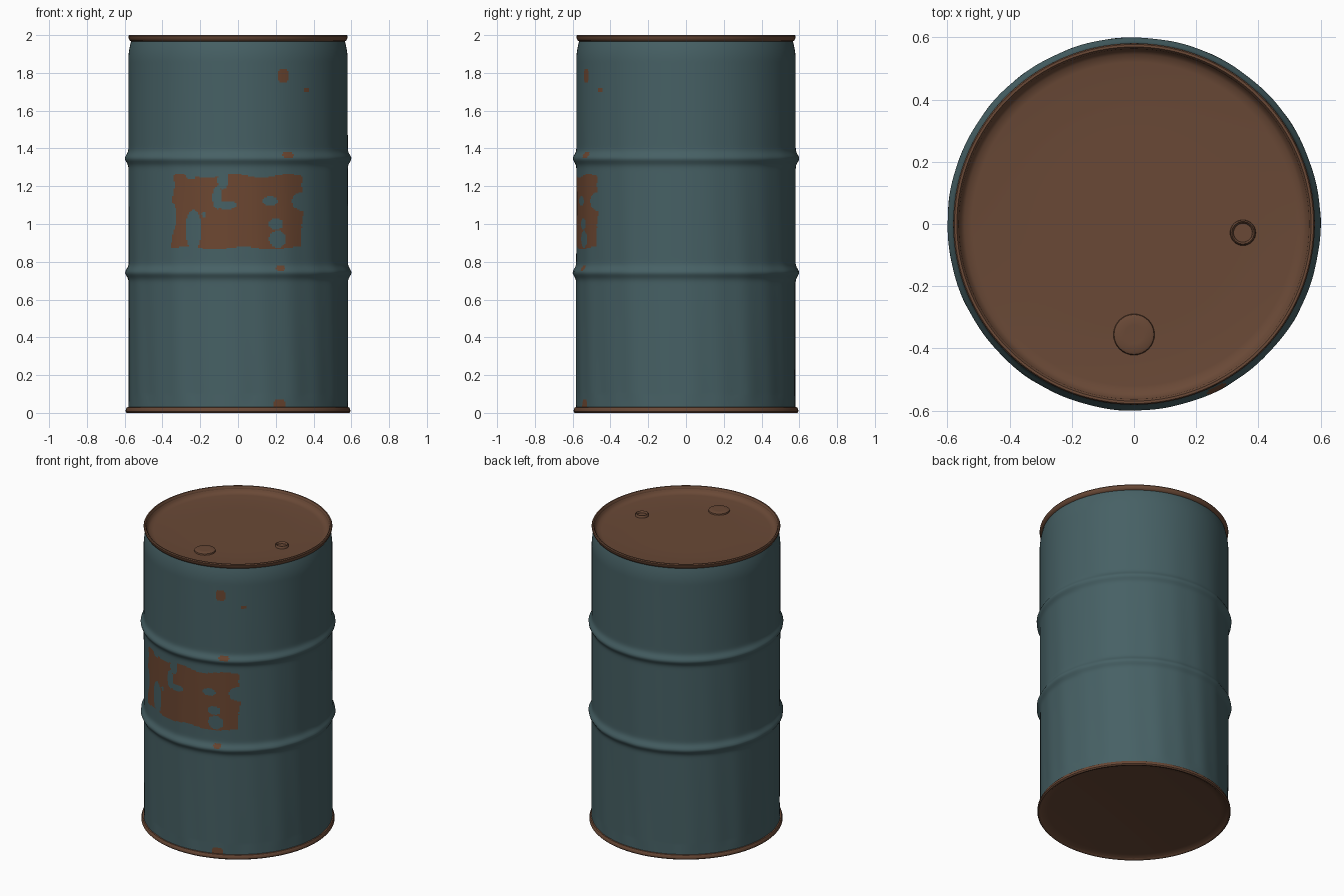
import bpy, bmesh, math

if "Cube" in bpy.data.objects:
    bpy.data.objects.remove(bpy.data.objects["Cube"])


def material(name, rgb):
    m = bpy.data.materials.new(name)
    m.diffuse_color = (*rgb, 1)
    m.use_nodes = True
    m.node_tree.nodes["Principled BSDF"].inputs["Base Color"].default_value = m.diffuse_color
    return m


TEAL = material("faded teal paint", (0.062, 0.118, 0.129))
BROWN = material("brown rust", (0.142, 0.066, 0.037))
RUST = material("orange rust", (0.152, 0.063, 0.031))


def finish(bm, name, mats, loc=(0, 0, 0)):
    me = bpy.data.meshes.new(name)
    bm.to_mesh(me)
    bm.free()
    ob = bpy.data.objects.new(name, me)
    bpy.context.collection.objects.link(ob)
    ob.location = loc
    for m in mats:
        me.materials.append(m)
    bpy.context.view_layer.objects.active = ob
    ob.select_set(True)
    bpy.ops.object.shade_smooth_by_angle(angle=math.radians(40))
    ob.select_set(False)
    return ob


def lathe(profile, n, closed=False, warp=None):
    """Revolve (r, z) points around z; r = 0 makes a pole."""
    bm = bmesh.new()
    rings = []
    for r, z in profile:
        if r == 0:
            rings.append([bm.verts.new((0, 0, z))] * n)
            continue
        ring = []
        for i in range(n):
            a = math.tau * i / n
            rr = r + (warp(a, z) if warp else 0)
            ring.append(bm.verts.new((rr * math.cos(a), rr * math.sin(a), z)))
        rings.append(ring)
    pairs = list(zip(rings, rings[1:]))
    if closed:
        pairs.append((rings[-1], rings[0]))
    for lo, hi in pairs:
        for i in range(n):
            j = (i + 1) % n
            bm.faces.new(list(dict.fromkeys((lo[i], lo[j], hi[j], hi[i]))))
    return bm


# Drum wall: two rolling hoops and a slight shoulder taper
def wall_radius(z):
    r = 0.581
    for hoop in (0.743, 1.347):
        r += 0.019 * math.exp(-((z - hoop) / 0.026) ** 2)
    if z > 1.86:
        r -= 0.016 * ((z - 1.86) / 0.11) ** 2
    return r


def ripple(a, z):
    # shallow vertical buckling, stronger near the foot
    k = 0.0016 * max(0, 1 - z / 1.9) * min(1, z / 0.1)
    return k * (math.sin(11 * a + 1) + math.sin(23 * a + 2 * z) - 1)


def inside(x, z, e):
    return ((x - e[0]) / e[2]) ** 2 + ((z - e[1]) / e[3]) ** 2 < 1


# Irregular worn patch: ragged block minus islands of remaining paint
ISLANDS = [(-0.235, 0.97, 0.042, 0.105), (-0.25, 1.265, 0.03, 0.03),
           (-0.08, 1.23, 0.03, 0.045), (-0.11, 1.14, 0.025, 0.06),
           (-0.06, 1.10, 0.055, 0.022), (-0.18, 1.05, 0.012, 0.016),
           (0.21, 0.92, 0.045, 0.045), (0.20, 1.00, 0.04, 0.03),
           (0.35, 1.12, 0.065, 0.05), (0.17, 1.12, 0.04, 0.025),
           (0.38, 0.93, 0.05, 0.09), (-0.37, 1.04, 0.045, 0.09)]
SPOTS = [(0.24, 1.785, 0.03, 0.037), (0.36, 1.71, 0.016, 0.014),
         (0.265, 1.365, 0.028, 0.018), (0.225, 0.767, 0.026, 0.015),
         (0.22, 0.045, 0.035, 0.025)]


def rusty(c):
    x, z = c.x, c.z
    if c.y > 0:
        return False
    if any(inside(x, z, s) for s in SPOTS):
        return True
    low = 0.872 + 0.008 * math.sin(21 * x + 1)
    high = 1.255 + 0.01 * math.sin(22 * x + 2)
    wide = 0.345 + 0.008 * math.sin(30 * z)
    return (low < z < high and abs(x) < wide
            and not any(inside(x, z, s) for s in ISLANDS))


# rows are finest across the patch
zs = ([0.02 + 0.01 * i for i in range(84)]
      + [0.86 + 0.007 * i for i in range(60)]
      + [1.28 + 0.01 * i for i in range(70)])
bm = lathe([(wall_radius(z), z) for z in zs], 420, warp=ripple)
for f in bm.faces:
    if rusty(f.calc_center_median()):
        f.material_index = 1
finish(bm, "drum_wall", [TEAL, RUST])

# Rolled rims at the top and foot
N = 128
finish(lathe([(0.562, 1.966), (0.571, 1.969), (0.579, 1.982), (0.581, 1.994),
              (0.577, 2.0), (0.569, 2.0), (0.563, 1.993), (0.559, 1.972)],
             N, True), "top_rim", [BROWN])
finish(lathe([(0.572, 0.006), (0.58, 0.0), (0.589, 0.0), (0.595, 0.007),
              (0.594, 0.02), (0.588, 0.029), (0.578, 0.031)],
             N, True), "bottom_rim", [BROWN])

# Recessed lid and base
finish(lathe([(0.564, 1.988), (0.556, 1.974), (0.545, 1.963), (0.52, 1.959),
              (0.3, 1.96), (0, 1.96)], N), "lid", [BROWN])
finish(lathe([(0, 0.016), (0.53, 0.016), (0.56, 0.012), (0.578, 0.003)], N),
       "base", [BROWN])

# Large bung cap and small vent ring with its sunken plug
finish(lathe([(0.067, 1.957), (0.064, 1.968), (0.055, 1.972), (0.03, 1.972),
              (0, 1.971)], 32), "large_bung", [BROWN], (0, -0.355, 0))
finish(lathe([(0.042, 1.955), (0.04, 1.971), (0.036, 1.975), (0.032, 1.971),
              (0.03, 1.962), (0, 1.962)], 32), "small_bung", [BROWN],
       (0.35, -0.028, 0))
